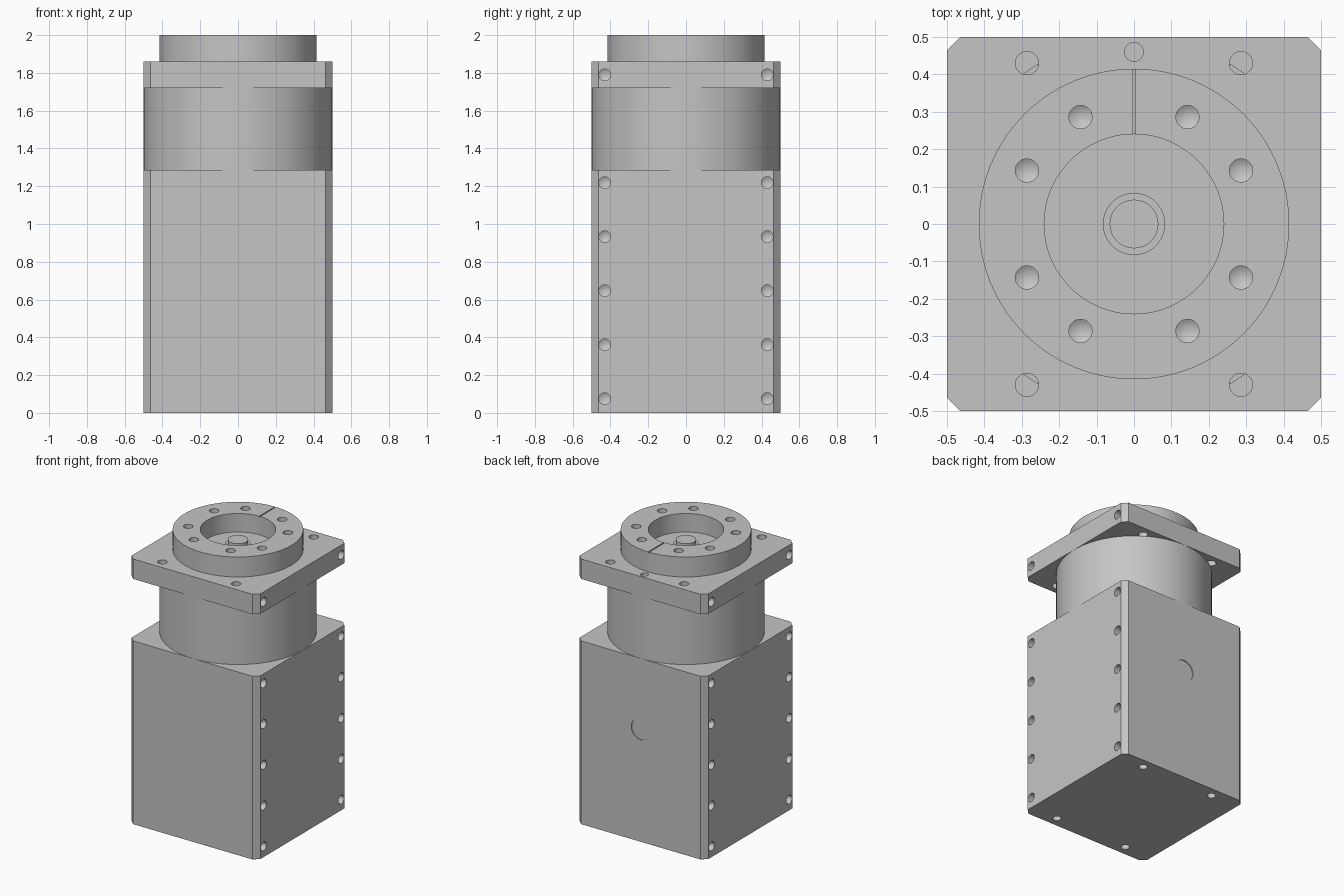
import bpy, bmesh, math
from mathutils import Matrix, Vector

cube = bpy.data.objects.get("Cube")
if cube:
    bpy.data.objects.remove(cube, do_unlink=True)

grey = bpy.data.materials.new("machined grey")
grey.use_nodes = True
grey.diffuse_color = (0.56, 0.56, 0.56, 1)
grey.node_tree.nodes["Principled BSDF"].inputs["Base Color"].default_value = grey.diffuse_color


def lathe(bm, profile, matrix=Matrix(), steps=32):
    """Turn an (r, z) profile that starts and ends on the axis."""
    rings = []
    for r, z in profile:
        count = steps if r > 0 else 1
        rings.append([bm.verts.new(matrix @ Vector((r * math.cos(i * math.tau / steps),
                                                    r * math.sin(i * math.tau / steps), z)))
                      for i in range(count)])
    for a, b in zip(rings, rings[1:]):
        for i in range(steps):
            j = (i + 1) % steps
            quad = [a[i % len(a)], a[j % len(a)], b[j % len(b)], b[i % len(b)]]
            bm.faces.new(list(dict.fromkeys(quad)))


def hole(bm, at, outward, radius, depth, pointed=True):
    """Cutter for a drilled hole, with its mouth at a point on a face."""
    turn = Vector((0, 0, 1)).rotation_difference(Vector(outward)).to_matrix().to_4x4()
    tip = depth + (0.6 * radius if pointed else 0)
    profile = [(0, 0.02), (radius, 0.02), (radius, -depth), (0, -tip)]
    lathe(bm, profile, Matrix.Translation(at) @ turn)


def block(bm, z0, z1, half=0.5, chamfer=0.036):
    """Square prism with chamfered upright edges."""
    c = half - chamfer
    outline = [(half, -c), (half, c), (c, half), (-c, half),
               (-half, c), (-half, -c), (-c, -half), (c, -half)]
    low, high = ([bm.verts.new((x, y, z)) for x, y in outline] for z in (z0, z1))
    bm.faces.new(low[::-1])
    bm.faces.new(high)
    for i in range(8):
        j = (i + 1) % 8
        bm.faces.new((low[i], low[j], high[j], high[i]))


def make(name, bm):
    bmesh.ops.recalc_face_normals(bm, faces=bm.faces)
    mesh = bpy.data.meshes.new(name)
    bm.to_mesh(mesh)
    bm.free()
    mesh.materials.append(grey)
    ob = bpy.data.objects.new(name, mesh)
    bpy.context.collection.objects.link(ob)
    return ob


def finish(ob, cutter_bm=None):
    """Cut the holes, then smooth the round walls."""
    bpy.ops.object.select_all(action='DESELECT')
    bpy.context.view_layer.objects.active = ob
    ob.select_set(True)
    if cutter_bm:
        cutter = make(ob.name + "_cutter", cutter_bm)
        cutter.hide_render = True
        cut = ob.modifiers.new("holes", 'BOOLEAN')
        cut.operation, cut.solver, cut.object = 'DIFFERENCE', 'EXACT', cutter
        bpy.ops.object.modifier_apply(modifier=cut.name)
        bpy.data.objects.remove(cutter, do_unlink=True)
    bpy.ops.object.shade_smooth_by_angle(angle=math.radians(30))


BODY_TOP, FLANGE_LOW, FLANGE_TOP = 1.285, 1.72, 1.86
SIGNS = [(sx, sy) for sx in (-1, 1) for sy in (-1, 1)]

# Square body with side rows of holes, base holes and a shallow rear disc recess
bm, cuts = bmesh.new(), bmesh.new()
block(bm, 0, BODY_TOP)
for sx, sy in SIGNS:
    for i in range(5):
        hole(cuts, (sx * 0.5, sy * 0.43, 0.075 + i * 0.286), (sx, 0, 0), 0.031, 0.08)
    hole(cuts, (sx * 0.286, sy * 0.43, 0), (0, 0, -1), 0.028, 0.08)
hole(cuts, (0, 0.5, 0.79), (0, 1, 0), 0.075, 0.006, pointed=False)
finish(make("body", bm), cuts)

# Round neck
bm = bmesh.new()
lathe(bm, [(0, BODY_TOP), (0.499, BODY_TOP), (0.499, FLANGE_LOW), (0, FLANGE_LOW)], steps=128)
finish(make("neck", bm))

# Square flange with through holes, side holes and a dowel hole
bm, cuts = bmesh.new(), bmesh.new()
block(bm, FLANGE_LOW, FLANGE_TOP)
for sx, sy in SIGNS:
    hole(cuts, (sx * 0.286, sy * 0.43, FLANGE_TOP), (0, 0, 1), 0.031, 0.2)
    hole(cuts, (sx * 0.5, sy * 0.43, 1.79), (sx, 0, 0), 0.031, 0.08)
hole(cuts, (0, 0.46, FLANGE_TOP), (0, 0, 1), 0.025, 0.08, pointed=False)
finish(make("flange", bm), cuts)

# Output ring with a recess, central stepped pin, bolt circle and index groove
bm, cuts = bmesh.new(), bmesh.new()
lathe(bm, [(0, 1.85), (0.415, 1.85), (0.415, 2), (0.24, 2), (0.24, 1.87), (0.083, 1.87),
           (0.083, 1.9), (0.065, 1.9), (0.065, 1.93), (0, 1.93)], steps=128)
for sx, sy in SIGNS:
    for x, y in ((0.143, 0.286), (0.286, 0.143)):
        hole(cuts, (sx * x, sy * y, 2), (0, 0, 1), 0.031, 0.08)
bmesh.ops.create_cube(cuts, size=1, matrix=Matrix.Translation((0, 0.33, 2))
                      @ Matrix.Diagonal((0.008, 0.24, 0.012, 1)))
finish(make("output_ring", bm), cuts)
